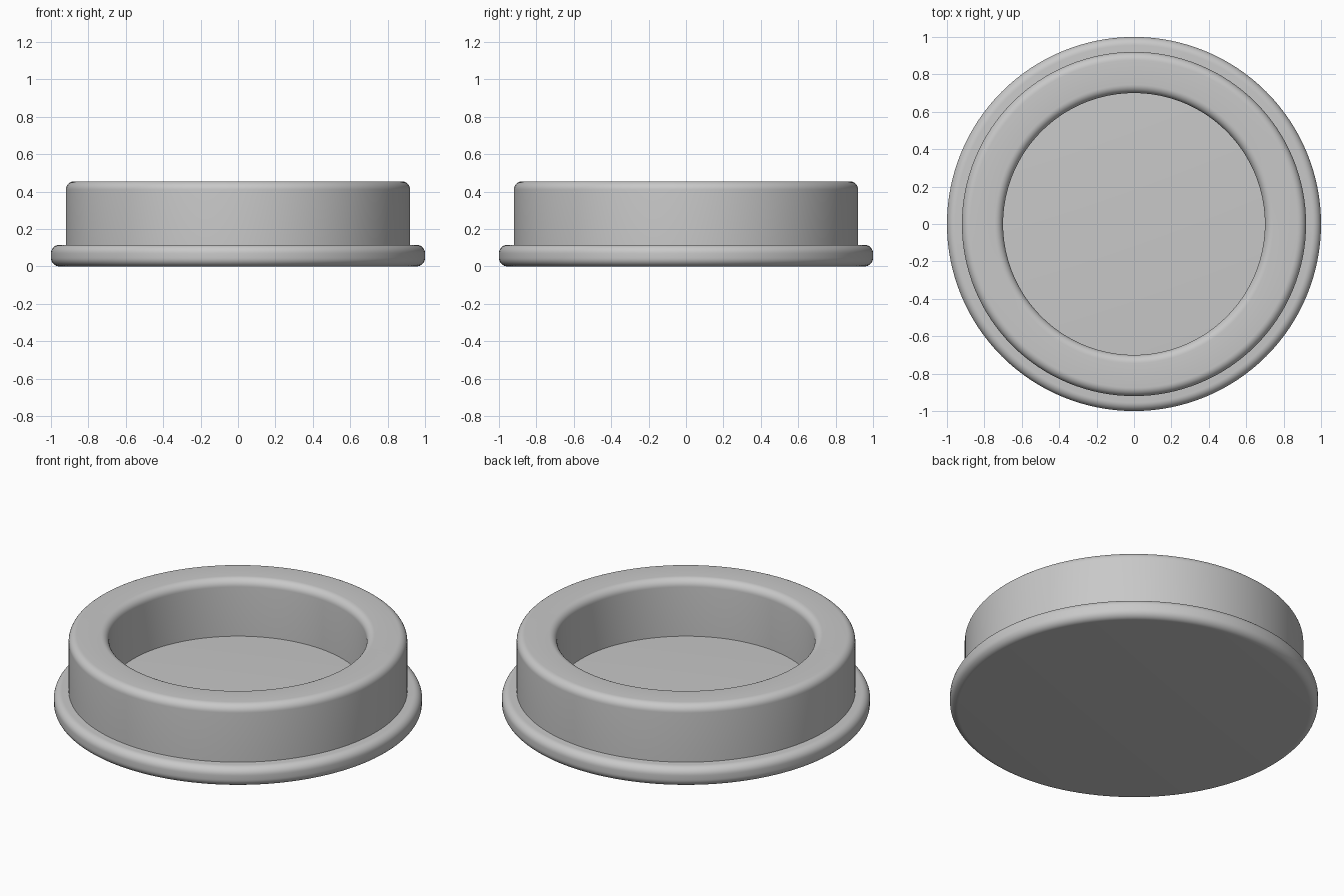
import bpy, bmesh, math

if "Cube" in bpy.data.objects:
    bpy.data.objects.remove(bpy.data.objects["Cube"])

SEGMENTS = 128
FLANGE_TOP = 0.115
RING_TOP = 0.455
FILLET = 0.045

grey = bpy.data.materials.new("plain grey")
grey.diffuse_color = (0.58, 0.58, 0.58, 1.0)
grey.use_nodes = True
grey.node_tree.nodes["Principled BSDF"].inputs["Base Color"].default_value = grey.diffuse_color


def arc(cr, cz, radius, start, end, steps=8):
    """Points (r, z) of a rounded corner, angles in degrees."""
    pts = []
    for i in range(steps + 1):
        a = math.radians(start + (end - start) * i / steps)
        pts.append((cr + radius * math.cos(a), cz + radius * math.sin(a)))
    return pts


def lathe(name, profile):
    """Revolve an (r, z) profile around the z axis."""
    bm = bmesh.new()
    verts = [bm.verts.new((r, 0, z)) for r, z in profile]
    edges = [bm.edges.new(pair) for pair in zip(verts, verts[1:])]
    bmesh.ops.spin(bm, geom=verts + edges, cent=(0, 0, 0), axis=(0, 0, 1),
                   angle=math.tau, steps=SEGMENTS, use_merge=False)
    bmesh.ops.remove_doubles(bm, verts=bm.verts, dist=1e-5)
    bmesh.ops.recalc_face_normals(bm, faces=bm.faces)
    mesh = bpy.data.meshes.new(name)
    bm.to_mesh(mesh)
    bm.free()
    mesh.materials.append(grey)
    obj = bpy.data.objects.new(name, mesh)
    bpy.context.collection.objects.link(obj)
    bpy.ops.object.select_all(action='DESELECT')
    obj.select_set(True)
    bpy.context.view_layer.objects.active = obj
    bpy.ops.object.shade_smooth_by_angle(angle=math.radians(30))
    return obj


# Solid base disc with a rounded rim; its top is also the recess floor
lathe("base_flange",
      [(0, 0)]
      + arc(1 - FILLET, FILLET, FILLET, -90, 0)
      + arc(1 - FILLET, FILLET_Z := FLANGE_TOP - FILLET, FILLET, 0, 90)
      + [(0, FLANGE_TOP)])

# Raised ring with rounded inner and outer top edges, seated on the base
ring_z = RING_TOP - FILLET
lathe("raised_ring",
      [(0.92, FLANGE_TOP)]
      + arc(0.92 - FILLET, ring_z, FILLET, 0, 90)
      + arc(0.70 + FILLET, ring_z, FILLET, 90, 180)
      + [(0.70, FLANGE_TOP), (0.92, FLANGE_TOP)])
